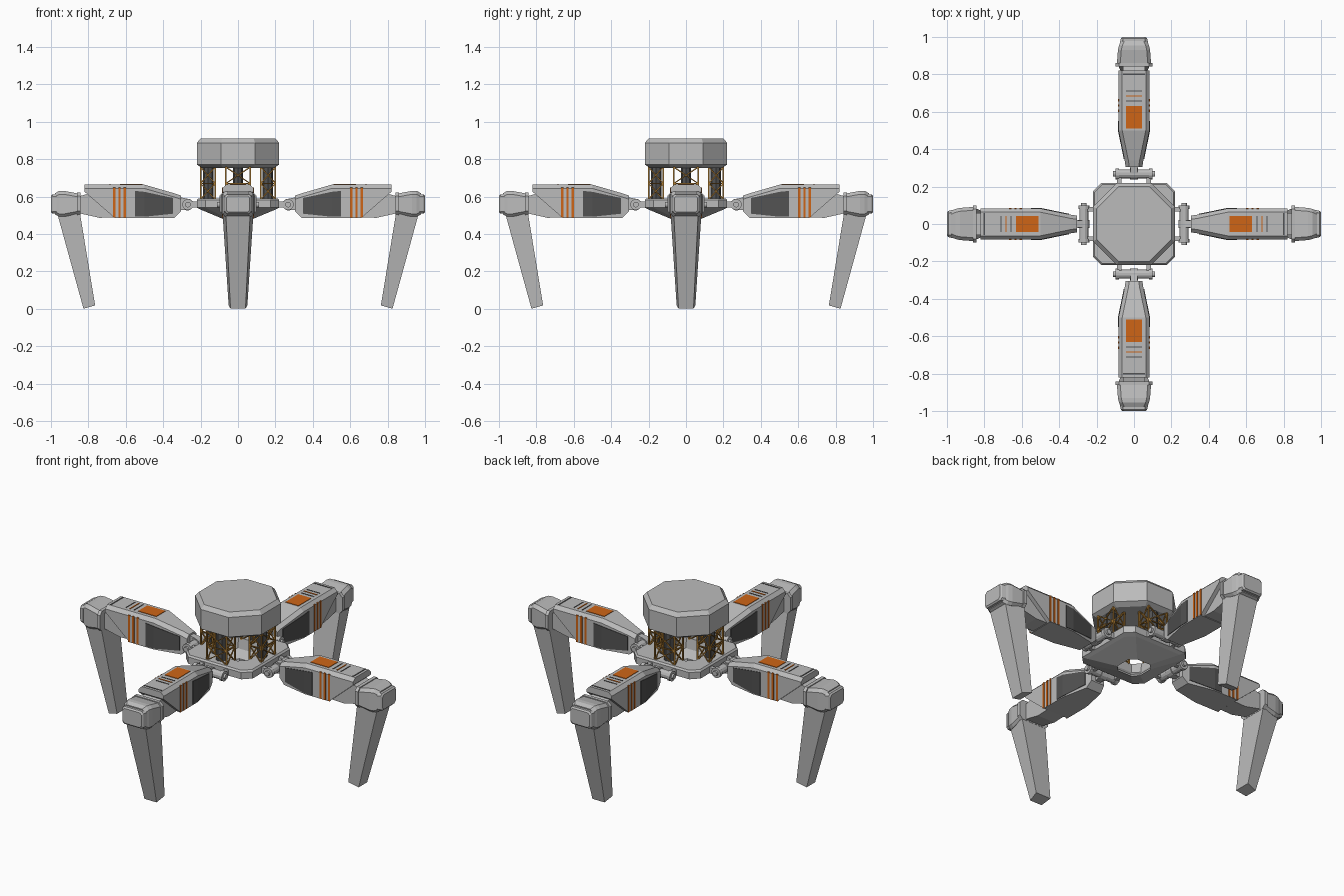
import bpy, bmesh, math
from mathutils import Vector, Matrix

if "Cube" in bpy.data.objects:
    bpy.data.objects.remove(bpy.data.objects["Cube"])


def material(name, rgb):
    m = bpy.data.materials.new(name)
    m.diffuse_color = (*rgb, 1)
    m.use_nodes = True
    m.node_tree.nodes["Principled BSDF"].inputs["Base Color"].default_value = m.diffuse_color
    return m


GREY = material("light grey metal", (0.50, 0.50, 0.50))
DARK = material("dark grey vent", (0.085, 0.085, 0.085))
ORANGE = material("orange paint", (0.62, 0.13, 0.008))
GOLD = material("gold strut", (0.46, 0.22, 0.035))


def finish(name, bm, mat, rot=None):
    bmesh.ops.remove_doubles(bm, verts=bm.verts, dist=1e-5)
    bmesh.ops.recalc_face_normals(bm, faces=bm.faces)
    if rot:
        bm.transform(rot)
    me = bpy.data.meshes.new(name)
    bm.to_mesh(me)
    bm.free()
    me.materials.append(mat)
    ob = bpy.data.objects.new(name, me)
    bpy.context.collection.objects.link(ob)
    return ob


def add_loft(bm, rings, closed=False):
    """Skin a list of equal-length rings; closed joins last ring to first."""
    vs = [[bm.verts.new(p) for p in ring] for ring in rings]
    n = len(vs[0])
    pairs = list(zip(vs, vs[1:])) + ([(vs[-1], vs[0])] if closed else [])
    for a, b in pairs:
        for i in range(n):
            j = (i + 1) % n
            bm.faces.new((a[i], a[j], b[j], b[i]))
    if not closed:
        bm.faces.new(vs[0])
        bm.faces.new(vs[-1])


def loft(name, rings, mat, rot=None, closed=False):
    bm = bmesh.new()
    add_loft(bm, rings, closed)
    return finish(name, bm, mat, rot)


def cut_square(a, c, z):
    """Square of half width a whose flat sides have half length c."""
    return [(a, -c, z), (a, c, z), (c, a, z), (-c, a, z),
            (-a, c, z), (-a, -c, z), (-c, -a, z), (c, -a, z)]


def section(r, w, zt, zb, ct=0.02, cb=0.0):
    """Chamfered cross-section of a limb at distance r from the centre."""
    half = [(w - cb, zb), (w, zb + cb), (w, zt - ct), (w - ct, zt)]
    return [(r, t, z) for t, z in half] + [(r, -t, z) for t, z in reversed(half)]


def box(bm, lo, hi):
    add_loft(bm, [[(x, lo[1], lo[2]), (x, hi[1], lo[2]), (x, hi[1], hi[2]), (x, lo[1], hi[2])]
                  for x in (lo[0], hi[0])])


def bar(bm, p, q, s):
    """Thin square rod from p to q."""
    p, q = Vector(p), Vector(q)
    d = (q - p).normalized()
    u = d.orthogonal().normalized() * s
    v = d.cross(u)
    add_loft(bm, [[e + u, e + v, e - u, e - v] for e in (p, q)])


def rod(bm, p, q, radius, n=12):
    p, q = Vector(p), Vector(q)
    d = (q - p).normalized()
    u = d.orthogonal().normalized()
    v = d.cross(u)
    add_loft(bm, [[e + (u * math.cos(k * math.tau / n) + v * math.sin(k * math.tau / n)) * radius
                   for k in range(n)] for e in (p, q)])


def arm_width(r):
    return 0.05 + 0.033 * min(1, max(0, (r - 0.34) / 0.16))


def side_plate(bm, stations):
    """Thin plates on both flanks, following the arm; stations are (r, z low, z high)."""
    for s in (1, -1):
        add_loft(bm, [[(r, s * (arm_width(r) + t), z) for t, z in
                       ((-0.003, lo), (0.003, lo), (0.003, hi), (-0.003, hi))]
                      for r, lo, hi in stations])


# Head drum
K = math.tan(math.pi / 8)
loft("head_drum", [cut_square(a, a * K, z) for a, z in
                   ((0.19, 0.752), (0.22, 0.77), (0.22, 0.887), (0.2, 0.91))], GREY)

# Hollow base: rim plate, tapered pan and open bottom
loft("base_pan", [cut_square(a, c, z) for a, c, z in
                  ((0.08, 0.045, 0.48), (0.2, 0.155, 0.53), (0.22, 0.175, 0.54),
                   (0.22, 0.175, 0.58), (0.212, 0.17, 0.59), (0.125, 0.085, 0.59),
                   (0.115, 0.08, 0.53), (0.08, 0.045, 0.49))], GREY, closed=True)

for k, side in enumerate(("right", "back", "left", "front")):
    R = Matrix.Rotation(k * math.pi / 2, 4, 'Z')

    # Lattice tower and dark piston between base and head
    bm = bmesh.new()
    corners = [(0.122, -0.065), (0.2, -0.065), (0.2, 0.065), (0.122, 0.065)]
    levels = (0.585, 0.67, 0.757)
    for i, a in enumerate(corners):
        b = corners[(i + 1) % 4]
        bar(bm, (*a, levels[0]), (*a, levels[2]), 0.006)
        for lo, hi in zip(levels, levels[1:]):
            bar(bm, (*a, lo), (*b, hi), 0.004)
            bar(bm, (*b, lo), (*a, hi), 0.004)
        bar(bm, (*a, levels[1]), (*b, levels[1]), 0.004)
    finish(side + "_lattice_tower", bm, GOLD, R)
    bm = bmesh.new()
    rod(bm, (0.16, 0, 0.58), (0.16, 0, 0.76), 0.028, 8)
    finish(side + "_piston", bm, DARK, R)

    # Hip hinge
    bm = bmesh.new()
    rod(bm, (0.268, -0.095, 0.557), (0.268, 0.095, 0.557), 0.025)
    rod(bm, (0.268, -0.112, 0.557), (0.268, 0.112, 0.557), 0.015)
    for s in (1, -1):
        rod(bm, (0.268, s * 0.08, 0.557), (0.268, s * 0.1, 0.557), 0.03)
        box(bm, (0.2, s * 0.08 - 0.012, 0.54), (0.26, s * 0.08 + 0.012, 0.574))
    finish(side + "_hip_hinge", bm, GREY, R)
    bm = bmesh.new()
    rod(bm, (0.27, -0.022, 0.557), (0.27, 0.022, 0.557), 0.032)
    add_loft(bm, [[(0.27, t, 0.588), (0.27, t, 0.526), (0.33, t, 0.53), (0.33, t, 0.6)]
                  for t in (-0.018, 0.018)])
    finish(side + "_hip_lug", bm, GREY, R)

    # Upper arm shell
    loft(side + "_upper_arm", [section(*s) for s in
                               ((0.305, 0.045, 0.605, 0.52), (0.34, 0.05, 0.617, 0.486),
                                (0.5, 0.083, 0.663, 0.486), (0.66, 0.083, 0.663, 0.486),
                                (0.82, 0.083, 0.663, 0.625))], GREY, R)

    # Vents on the flanks, orange stripes, top badge and top grooves
    bm = bmesh.new()
    side_plate(bm, [(0.348, 0.508, 0.592), (0.5, 0.492, 0.625), (0.55, 0.492, 0.63)])
    for r in (0.658, 0.712):
        box(bm, (r - 0.003, -0.043, 0.66), (r + 0.003, 0.043, 0.665))
    box(bm, (0.797, -0.06, 0.66), (0.805, 0.06, 0.665))
    finish(side + "_arm_vents", bm, DARK, R)
    bm = bmesh.new()
    for r in (0.605, 0.633, 0.661):
        side_plate(bm, [(r - 0.006, 0.488, 0.648), (r + 0.006, 0.488, 0.648)])
    box(bm, (0.51, -0.043, 0.66), (0.63, 0.043, 0.666))
    box(bm, (0.682, -0.043, 0.66), (0.688, 0.043, 0.666))
    finish(side + "_arm_stripes", bm, ORANGE, R)

    # Inner link joining arm and knee
    loft(side + "_knee_link", [[(r, t, z) for r, z in
                                ((0.62, 0.49), (0.74, 0.486), (0.87, 0.515),
                                 (0.87, 0.595), (0.8, 0.615), (0.62, 0.62))]
                               for t in (-0.058, 0.058)], GREY, R)

    # Knee housing with flange and outer cap
    loft(side + "_knee_housing", [section(*s, 0.018, 0.015) for s in
                                  ((0.85, 0.092, 0.615, 0.507), (0.93, 0.086, 0.63, 0.492),
                                   (0.955, 0.08, 0.63, 0.492), (0.978, 0.07, 0.618, 0.503))], GREY, R)
    loft(side + "_knee_flange", [section(r, 0.1, 0.622, 0.502, 0.02, 0.02)
                                 for r in (0.842, 0.862)], GREY, R)
    loft(side + "_knee_cap", [section(*s, 0.012, 0.012) for s in
                              ((0.97, 0.076, 0.612, 0.508), (0.992, 0.07, 0.612, 0.508),
                               (1.0, 0.062, 0.604, 0.516))], GREY, R)

    # Shin: narrow outer face, wider inner face, leaning inward to the foot
    loft(side + "_shin", [[(ro, -wo, zo), (ro, wo, zo), (ri, wi, zi), (ri, -wi, zi)]
                          for ro, zo, wo, ri, zi, wi in
                          ((0.972, 0.53, 0.066, 0.848, 0.53, 0.084),
                           (0.826, 0.0, 0.04, 0.764, 0.018, 0.05))], GREY, R)
